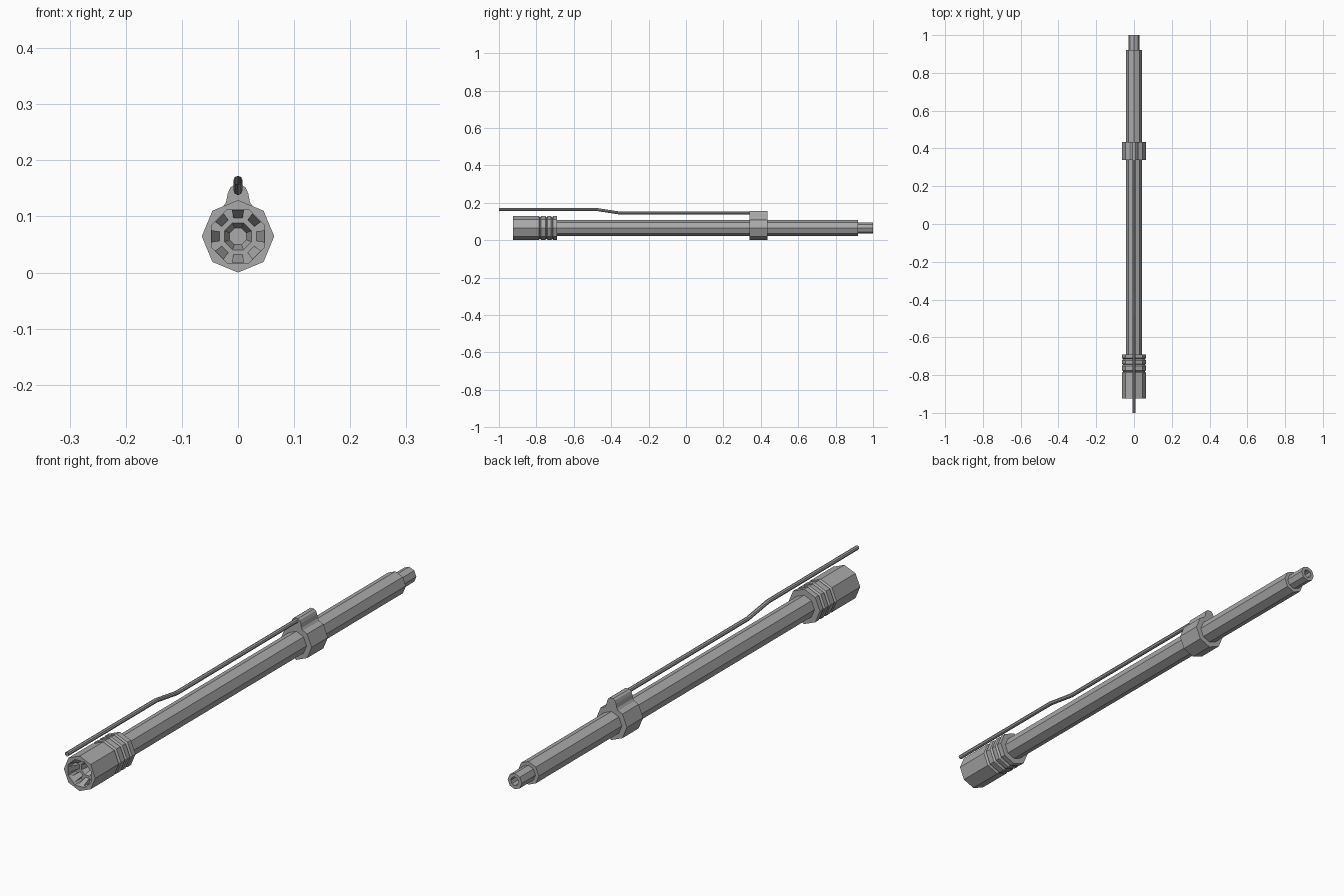
import bpy, bmesh, math
from mathutils import Vector

if "Cube" in bpy.data.objects:
    bpy.data.objects.remove(bpy.data.objects["Cube"])

CZ = 0.0645          # height of the barrel axis
SIDES = 8

steel = bpy.data.materials.new("grey_steel")
steel.diffuse_color = (0.4, 0.4, 0.4, 1)
steel.use_nodes = True
steel.node_tree.nodes["Principled BSDF"].inputs["Base Color"].default_value = steel.diffuse_color


def finish(name, bm):
    bmesh.ops.recalc_face_normals(bm, faces=bm.faces)
    mesh = bpy.data.meshes.new(name)
    bm.to_mesh(mesh)
    bm.free()
    mesh.materials.append(steel)
    obj = bpy.data.objects.new(name, mesh)
    bpy.context.collection.objects.link(obj)
    return obj


def point(y, r, a):
    return Vector((r * math.sin(a), y, CZ + r * math.cos(a)))


def turned(name, profile):
    """Eight-sided turned part along y; profile rows are (y, radius, turn in steps)."""
    bm = bmesh.new()
    rings = []
    for y, r, turn in profile:
        rings.append([bm.verts.new(point(y, r, (k + turn) * math.tau / SIDES))
                      for k in range(SIDES)])
    for a, b in zip(rings, rings[1:]):
        for k in range(SIDES):
            n = (k + 1) % SIDES
            bm.faces.new((a[k], a[n], b[n], b[k]))
    bm.faces.new(rings[0])
    bm.faces.new(rings[-1])
    return finish(name, bm)


# Main tube with thinner hollow shank at the rear
turned("barrel", [(-0.84, 0.0425, 0), (0.92, 0.0425, 0), (0.92, 0.029, 0),
                  (1.0, 0.029, 0), (1.0, 0.016, 0), (0.93, 0.016, 0)])

# Muzzle sleeve: funnel and cup at the front, three grooves at the rear
R = 0.0645
profile = [(-0.85, 0.016, 0.5), (-0.88, 0.026, 0.5), (-0.88, 0.051, 0.5),
           (-0.925, 0.051, 0.5), (-0.925, R, 0)]
for y in (-0.78, -0.745, -0.715):
    profile += [(y - 0.007, R, 0), (y, 0.057, 0), (y + 0.005, R, 0)]
profile += [(-0.69, R, 0), (-0.69, 0.04, 0)]
turned("muzzle_sleeve", profile)

# Sloped ribs inside the muzzle cup
bm = bmesh.new()
for k in range(SIDES):
    a = k * math.tau / SIDES
    side = Vector((math.cos(a), 0, -math.sin(a)))
    tri = [(-0.918, 0.047, 0.011), (-0.878, 0.032, 0.008), (-0.878, 0.047, 0.011)]
    left, right = ([bm.verts.new(point(y, r, a) + s * w * side) for y, r, w in tri]
                   for s in (-1, 1))
    bm.faces.new(left)
    bm.faces.new(right)
    for i in range(3):
        j = (i + 1) % 3
        bm.faces.new((left[i], left[j], right[j], right[i]))
finish("muzzle_ribs", bm)

# Gas block: octagonal collar with a rounded lug on top
half = [(0.007, 0.156), (0.014, 0.151), (0.0185, 0.14), (0.0215, 0.125), (0.027, 0.117)]
half += [(0.063 * math.sin(k * math.pi / 4), CZ + 0.063 * math.cos(k * math.pi / 4))
         for k in (1, 2, 3)]
outline = half + [(0, CZ - 0.063)] + [(-x, z) for x, z in reversed(half)]
bm = bmesh.new()
face = bm.faces.new([bm.verts.new((x, 0.34, z)) for x, z in outline])
new = bmesh.ops.extrude_face_region(bm, geom=[face])["geom"]
bmesh.ops.translate(bm, vec=(0, 0.095, 0),
                    verts=[v for v in new if isinstance(v, bmesh.types.BMVert)])
if not face.is_valid or len([f for f in bm.faces if len(f.verts) > 4]) < 2:
    bm.faces.new([v for v in bm.verts if abs(v.co.y - 0.34) < 1e-5])
finish("gas_block", bm)

# Thin cranked tube above the barrel, open at its front end
bm = bmesh.new()
rings = []
for y, z in ((0.36, 0.146), (-0.36, 0.146), (-0.48, 0.1645), (-1.0, 0.1645)):
    rings.append([bm.verts.new((0.008 * math.sin(k * math.tau / 8), y,
                                z + 0.008 * math.cos(k * math.tau / 8)))
                  for k in range(8)])
for a, b in zip(rings, rings[1:]):
    for k in range(8):
        n = (k + 1) % 8
        bm.faces.new((a[k], a[n], b[n], b[k]))
finish("gas_tube", bm)
